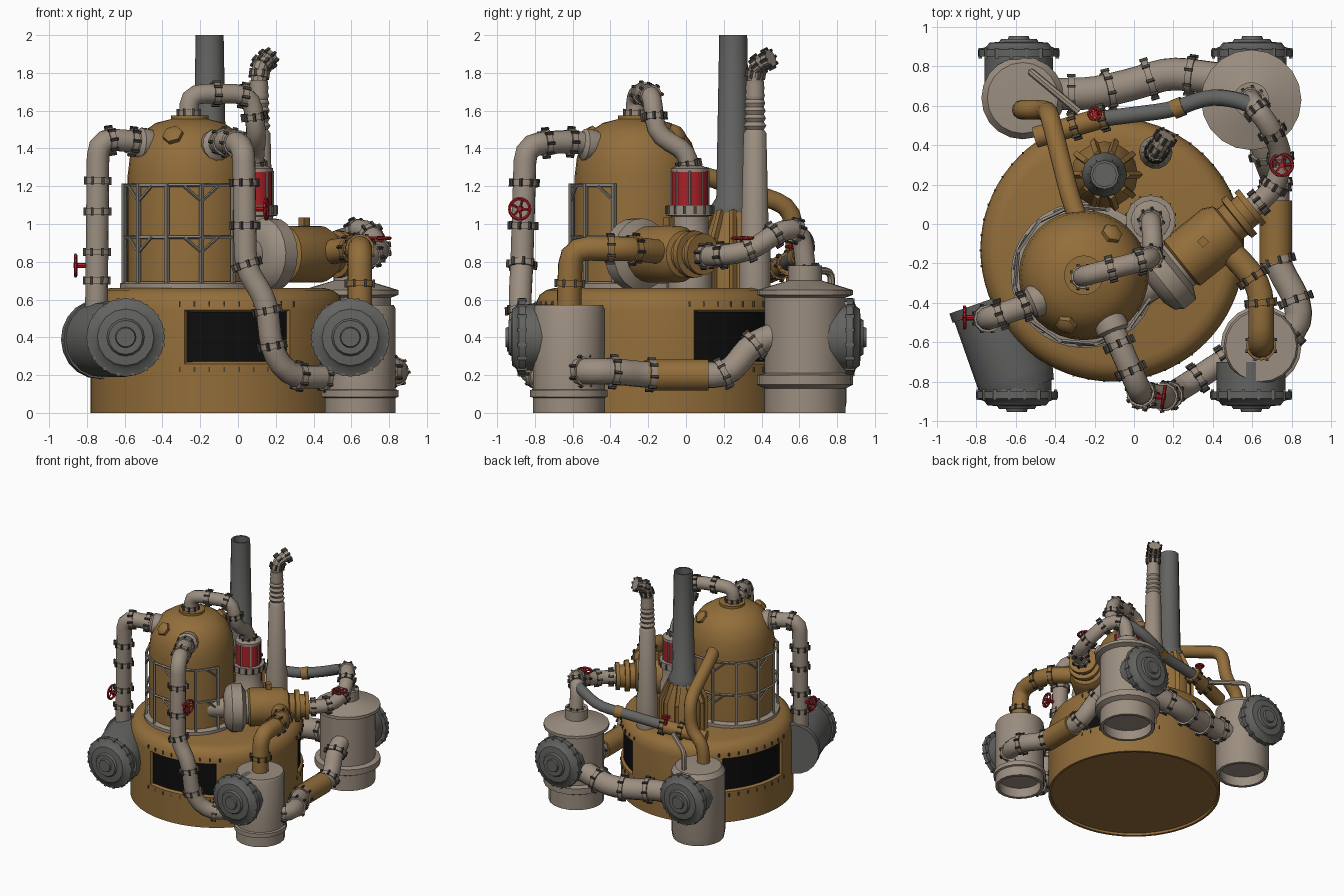
import bpy, bmesh, math
from mathutils import Vector, Matrix

if "Cube" in bpy.data.objects:
    bpy.data.objects.remove(bpy.data.objects["Cube"])

def material(name, rgb):
    m = bpy.data.materials.new(name)
    m.diffuse_color = (*rgb, 1)
    m.use_nodes = True
    m.node_tree.nodes["Principled BSDF"].inputs["Base Color"].default_value = m.diffuse_color
    return m

BROWN = material("ochre_brown", (0.29, 0.155, 0.043))
BEIGE = material("warm_beige", (0.33, 0.27, 0.215))
GREY = material("iron_grey", (0.125, 0.125, 0.12))
RED = material("signal_red", (0.40, 0.015, 0.02))
BLACK = material("window_black", (0.004, 0.004, 0.004))
BOLT = material("bolt_dark", (0.06, 0.052, 0.045))
STEEL = material("frame_steel", (0.24, 0.22, 0.19))
Z = Vector((0, 0, 1))

def finish(name, bm, *mats):
    bmesh.ops.recalc_face_normals(bm, faces=bm.faces)
    me = bpy.data.meshes.new(name)
    bm.to_mesh(me)
    bm.free()
    for m in mats:
        me.materials.append(m)
    for p in me.polygons:
        p.use_smooth = True
    me.set_sharp_from_angle(angle=math.radians(35))
    ob = bpy.data.objects.new(name, me)
    bpy.context.collection.objects.link(ob)
    return ob

def skin(bm, rings, closed, mat):
    """Join rings of vertices; a ring of one vertex is a pole."""
    for a, b in zip(rings, rings[1:]):
        n = max(len(a), len(b))
        if n == 1:
            continue
        for i in range(n):
            j = (i + 1) % n
            q = [a[i % len(a)], a[j % len(a)], b[j % len(b)], b[i % len(b)]]
            bm.faces.new(list(dict.fromkeys(q))).material_index = mat
    if closed:
        for r in (rings[0], rings[-1]):
            if len(r) > 2:
                bm.faces.new(r).material_index = mat

def add_lathe(bm, prof, origin, axis=Z, n=20, mat=0):
    rot = Z.rotation_difference(Vector(axis)).to_matrix()
    o, rings = Vector(origin), []
    for r, h in prof:
        k = n if r > 0 else 1
        rings.append([bm.verts.new(o + rot @ Vector((r * math.cos(math.tau * i / n),
                      r * math.sin(math.tau * i / n), h))) for i in range(k)])
    skin(bm, rings, True, mat)

def lathe(name, prof, origin, mat, axis=Z, n=20):
    bm = bmesh.new()
    add_lathe(bm, prof, origin, axis, n)
    return finish(name, bm, mat)

def add_bolts(bm, centre, axis, r, n, size, mat):
    rot = Z.rotation_difference(Vector(axis)).to_matrix().to_4x4()
    for i in range(n):
        a = math.tau * (i + .5) / n
        M = Matrix.Translation(centre) @ rot @ Matrix.Translation((r * math.cos(a), r * math.sin(a), 0))
        for v in bmesh.ops.create_cube(bm, size=1, matrix=M @ Matrix.Diagonal((size, size, size * 3, 1)))["verts"]:
            for f in v.link_faces:
                f.material_index = mat

def rounded(pts, cut=0.09):
    """Round the corners of a path with short quadratic arcs."""
    P = [Vector(p) for p in pts]
    out = [P[0]]
    for a, b, c in zip(P, P[1:], P[2:]):
        u, w = (a - b), (c - b)
        p = b + u.normalized() * min(cut, u.length * .48)
        q = b + w.normalized() * min(cut, w.length * .48)
        out += [p * (1 - t) ** 2 + b * 2 * t * (1 - t) + q * t * t for t in (0, .33, .67, 1)]
    return out + [P[-1]]

def pipe(name, pts, r, mat, collars=(), n=12, cut=0.09):
    """Tube along a path with bolted collars at fractions of its length."""
    bm = bmesh.new()
    P = rounded(pts, cut)
    d = [(b - a).normalized() for a, b in zip(P, P[1:])]
    tang = [d[0]] + [(a + b).normalized() for a, b in zip(d, d[1:])] + [d[-1]]
    side, prev, rings = tang[0].orthogonal().normalized(), tang[0], []
    for p, t in zip(P, tang):
        side = prev.rotation_difference(t) @ side
        prev = t
        rings.append([bm.verts.new(p + r * (Matrix.Rotation(math.tau * i / n, 3, t) @ side)) for i in range(n)])
    skin(bm, rings, True, 0)
    lens = [(b - a).length for a, b in zip(P, P[1:])]
    for f in collars:
        s = f * sum(lens)
        for a, t, l in zip(P, d, lens):
            if s <= l + 1e-6:
                c = a + t * s
                add_lathe(bm, [(r * 1.17, -.016), (r * 1.17, .016)], c, t, n)
                add_bolts(bm, c, t, r * 1.2, 8, .014, 1)
                break
            s -= l
    return finish(name, bm, mat, BOLT)

def beam(bm, a, b, w):
    a, b = Vector(a), Vector(b)
    add_lathe(bm, [(w, 0), (w, (b - a).length)], a, b - a, 4)

def valve(name, pos, axis, r=0.055):
    """Hand wheel on a stem."""
    bm = bmesh.new()
    ax, c = Vector(axis).normalized(), Vector(pos)
    rot = Z.rotation_difference(ax).to_matrix()
    rim = [c + rot @ Vector((r * math.cos(i * math.tau / 14), r * math.sin(i * math.tau / 14), 0)) for i in range(14)]
    for i in range(14):
        add_lathe(bm, [(.009, 0), (.009, (rim[i] - rim[i - 1]).length)], rim[i - 1], rim[i] - rim[i - 1], 6)
    for i in range(0, 14, 3):
        beam(bm, c, rim[i], .007)
    add_lathe(bm, [(.014, -.09), (.014, .012)], c, ax, 8)
    finish(name, bm, RED)

# Round base with three recessed windows
bm = bmesh.new()
add_lathe(bm, [(0, .02), (.65, .02), (.65, 0), (.67, 0), (.67, .26), (.67, .545), (.665, .58), (.645, .625),
               (.61, .65), (.57, .66), (0, .66)], (-.11, -.13, 0), Z, 72)
bm.normal_update()
bmesh.ops.recalc_face_normals(bm, faces=bm.faces)
glass = []
for f in bm.faces:
    c = f.calc_center_median()
    ang = math.degrees(math.atan2(c.y + .13, c.x + .11))
    off = (ang + 80 + 60) % 120 - 60
    if abs(off) < 25 and .3 < c.z < .5:
        glass.append(f)
frame = bmesh.ops.inset_region(bm, faces=glass, thickness=.012, depth=-.02)["faces"]
for f in glass:
    f.material_index = 1
for k in range(3):
    a0 = math.radians(-80 + 120 * k)
    for i in range(-4, 5):
        a = a0 + math.radians(i * 6.8)
        for z in (.23, .575):
            add_bolts(bm, Vector((-.11 + .669 * math.cos(a), -.13 + .669 * math.sin(a), z)), Z, 0, 1, .009, 2)
finish("base_drum", bm, BROWN, BLACK, BOLT)

# Domed boiler with cage
TX, TY = -.255, -.26
lathe("boiler_dome", [(.33, .65), (.33, 1.25), (.318, 1.35), (.29, 1.43), (.245, 1.49), (.18, 1.535),
                      (.1, 1.555), (.1, 1.575), (0, 1.575)], (TX, TY, 0), BROWN, n=32)
lathe("boiler_foot_ring", [(.37, .65), (.37, .685), (.345, .695), (.32, .695)], (TX, TY, 0), BEIGE, n=32)
for i, p in enumerate([(-.34, -.50, 1.46), (-.12, -.06, 1.47)]):
    ax = Vector(p) - Vector((TX, TY, 1.25))
    lathe(f"dome_plug_{i}", [(.055, -.04), (.055, .03), (.03, .045), (0, .045)], p, BROWN, ax, 6)
bm = bmesh.new()
def cage(a, z, r=.355):
    return (TX + r * math.cos(math.radians(a)), TY + r * math.sin(math.radians(a)), z)
for i, a in enumerate(range(70, 341, 30)):
    beam(bm, cage(a, .68), cage(a, 1.215), .013)
    if a < 340:
        for z in (.93, 1.205):
            beam(bm, cage(a, z), cage(a + 30, z), .01)
        s, e = (a, a + 15) if i % 2 else (a + 30, a + 15)
        beam(bm, cage(s, 1.12), cage(e, 1.2), .008)
        beam(bm, cage(s, .85), cage(e, .93), .008)
finish("boiler_cage", bm, STEEL)

# Tall chimney with ribbed foot
CX, CY = -.15, .25
lathe("chimney", [(.115, 1.06), (.115, 1.1), (.09, 1.14), (.074, 2), (.06, 2), (.06, 1.9), (0, 1.9)], (CX, CY, 0), GREY, n=12)
bm = bmesh.new()
add_lathe(bm, [(.17, .65), (.17, .9), (.13, 1.0), (.1, 1.1)], (CX, CY, 0), Z, 16)
for i in range(10):
    a = math.tau * i / 10
    u = Vector((math.cos(a), math.sin(a), 0))
    c = Vector((CX, CY, 0))
    beam(bm, c + u * .175 + Z * .65, c + u * .175 + Z * .92, .02)
    beam(bm, c + u * .175 + Z * .92, c + u * .11 + Z * 1.07, .02)
finish("chimney_foot", bm, BROWN)

# Slim exhaust stack with ribbed neck and bent tip
lathe("exhaust_stack", [(.085, .65), (.085, .9), (.075, .95), (.062, 1.48)] +
      [(.062 - .002 * i if k else .048, 1.5 + .04 * i + .02 * k) for i in range(7) for k in (0, 1)],
      (.11, .365, 0), BEIGE, n=14)
pipe("exhaust_tip", [(.11, .365, 1.74), (.115, .37, 1.84), (.16, .44, 1.875)], .043, BEIGE, (.3, .6, .97), 10, .06)

# Red canister on its column
RX, RY = .085, .02
lathe("canister_column", [(.12, .65), (.12, .9), (.1, .94), (.1, 1.04), (.125, 1.045), (.125, 1.1), (.1, 1.1)], (RX, RY, 0), BEIGE)
lathe("red_canister", [(.096, 1.1), (.096, 1.28)], (RX, RY, 0), RED)
lathe("canister_cap", [(.1, 1.275), (.1, 1.295), (.06, 1.31), (0, 1.31)], (RX, RY, 0), BEIGE)
bm = bmesh.new()
for i in range(8):
    a = math.tau * i / 8
    p = Vector((RX + .098 * math.cos(a), RY + .098 * math.sin(a), 1.1))
    beam(bm, p, p + Z * .18, .007)
add_bolts(bm, Vector((RX, RY, 1.073)), Z, .124, 14, .014, 1)
finish("canister_straps", bm, BEIGE, BOLT)

# Boiler pipes
pipe("top_pipe", [(-.26, -.27, 1.56), (-.26, -.265, 1.69), (.07, -.18, 1.69), (.1, -.16, 1.47), (.088, .0, 1.39),
                  (.085, .02, 1.29)], .052, BEIGE, (.03, .28, .45, .6, .97))
pipe("left_pipe", [(-.42, -.36, 1.41), (-.56, -.42, 1.44), (-.74, -.48, 1.45), (-.75, -.48, .5)], .06, BEIGE,
     (.12, .22, .42, .55, .72, .84))
pipe("front_pipe", [(-.14, -.46, 1.41), (-.08, -.6, 1.44), (.03, -.85, 1.42), (.04, -.87, .76), (.15, -.88, .6),
                    (.18, -.87, .32), (.28, -.81, .19), (.6, -.6, .19)], .062, BEIGE, (.08, .15, .29, .4, .5, .63, .72, .84, .92))
pipe("rear_brown_pipe", [(-.28, .02, 1.27), (-.32, .12, 1.25), (-.43, .56, 1.09), (-.45, .58, .85),
                         (-.57, .58, .75), (-.57, .58, .55)], .05, BROWN)
for n_, p, ax in (("left", (-.51, -.395, 1.425), (-.9, -.4, .1)), ("front", (-.11, -.53, 1.42), (.35, -.9, .1))):
    lathe(f"{n_}_outlet_flange", [(.075, -.08), (.085, -.02), (.085, .01), (.06, .03)], p, BEIGE, ax, 14)
valve("left_valve", (-.86, -.475, .78), (-1, 0, 0))
valve("front_valve", (.15, -.88, 1.08), (1, -.15, 0))
valve("right_valve", (.75, .3, .925), (0, 0, 1))
valve("rear_valve", (-.2, .56, .88), (0, 0, 1), .03)

# Slanted pump beside the boiler
ax = Vector((.77, .62, 0)).normalized()
lathe("pump_body", [(.1, 0), (.15, .03), (.15, .28), (.125, .33), (.1, .34), (.1, .38), (.125, .385), (.125, .42),
                    (.09, .42), (.09, .46), (.11, .46), (.11, .49), (0, .49)], (.22, -.215, .84), BROWN, ax)
lathe("pump_drum", [(.1, -.17), (.16, -.15), (.19, -.11), (.19, -.03), (.13, .0), (.13, .06)], (.22, -.215, .84), BEIGE, ax)
pipe("pump_inlet", [(.13, -.28, .84), (-.02, -.38, .84)], .08, BEIGE)
lathe("pump_tab", [(.03, 0), (.03, .06), (0, .06)], (.35, -.09, .975), BROWN, n=4)
pipe("pump_down_pipe", [(.42, -.08, .84), (.54, -.19, .86), (.645, -.32, .87), (.645, -.61, .87), (.645, -.62, .55)],
     .066, BROWN, (.3, .45, .85))
pipe("pump_rear_pipe", [(.56, .05, .83), (.72, .18, .83), (.755, .35, .86), (.69, .5, .97), (.6, .61, .97), (.595, .64, .7)],
     .055, BEIGE, (.1, .22, .38, .55, .7, .93))

# Storage pots
def pot(name, x, y, prof):
    lathe(name, [(0, .08), (prof[0][0] - .025, .08), (prof[0][0] - .025, 0)] + prof, (x, y, 0), BEIGE, n=20)
pot("front_right_pot", .645, -.62, [(.19, 0), (.19, .08), (.205, .085), (.205, .12), (.19, .125), (.19, .55), (.18, .57), (0, .57)])
pot("rear_right_pot", .595, .63, [(.215, 0), (.215, .13), (.255, .15), (.255, .2), (.215, .21), (.215, .61), (.255, .625),
                                  (.255, .65), (.19, .67), (.09, .7), (.09, .78), (0, .78)])
pot("rear_left_pot", -.565, .64, [(.2, 0), (.21, .06), (.21, .56), (.18, .6), (0, .61)])

# Bolted round hatches, facing front and back
def hatch(name, x, s, depth):
    bm = bmesh.new()
    o = (x, 0, .4)
    add_lathe(bm, [(.175, .87 - depth), (.175, .85), (.208, .85), (.208, .885), (.165, .9), (.15, .92), (.1, .925),
                   (.09, .94), (.055, .94), (.05, .955), (0, .955)], o, (0, s, 0), 16)
    add_bolts(bm, Vector((x, s * .867, .4)), (0, s, 0), .2, 16, .017, 0)
    finish(name, bm, GREY)
for nm, x, s in (("front_right", .595, -1), ("rear_right", .6, 1), ("rear_left", -.585, 1), ("front_left", -.595, -1)):
    hatch(nm + "_hatch", x, s, .17)
lathe("side_tank", [(.18, -.04), (.19, .0), (.2, .04), (.2, .40), (.21, .40), (.21, .45), (0, .45)],
      (-.59, -.81, .39), GREY, (-.33, .94, 0), 20)

# Pipes linking the pots
pipe("rear_link_pipe", [(-.5, .66, .3), (-.22, .66, .3), (.0, .71, .27), (.18, .77, .27), (.55, .72, .33)], .085, BEIGE,
     (.17, .35, .55, .75))
pipe("right_link_pipe", [(.7, -.62, .22), (.84, -.52, .22), (.83, -.38, .22), (.72, -.2, .2), (.72, .23, .2),
                         (.67, .34, .36), (.65, .5, .42)], .07, BEIGE, (.1, .23, .4, .7, .88))
pipe("right_link_sleeve", [(.72, -.2, .2), (.72, .12, .2)], .085, BROWN)
pipe("rear_grey_pipe", [(-.2, .53, .79), (.2, .58, .82), (.38, .65, .86), (.53, .63, .93), (.6, .6, .95)], .042, GREY)
pipe("rear_brown_sleeve", [(-.5, .44, .74), (-.14, .545, .79)], .055, BROWN, (.55, .95))
pipe("rear_brown_ring", [(.2, .58, .82), (.25, .6, .83)], .05, BROWN)
pipe("thin_pipe", [(-.52, .77, .58), (-.52, .77, .75), (-.28, .57, .76)], .02, BEIGE, n=8, cut=.05)
